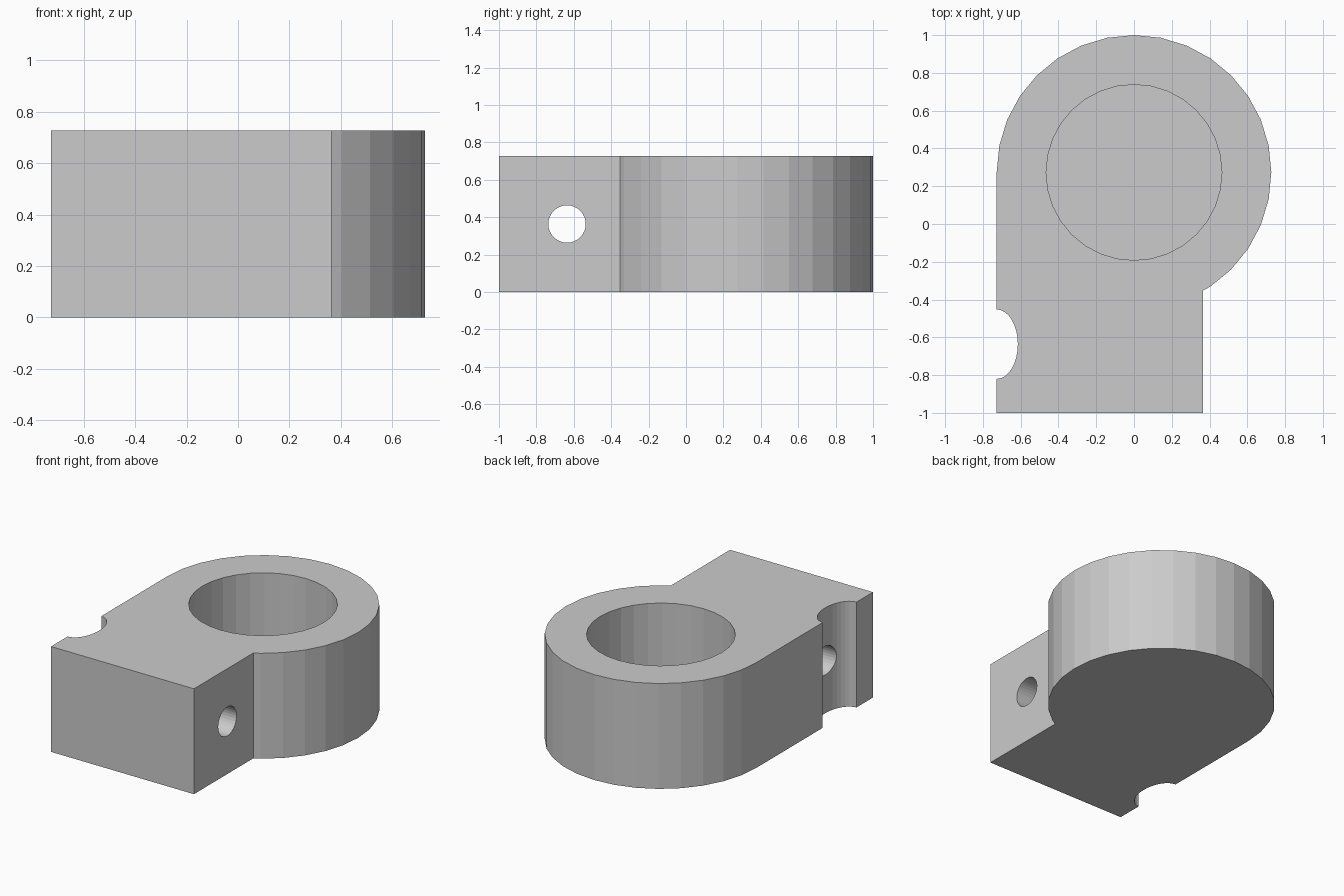
import bpy, bmesh, math
from mathutils import Matrix

if "Cube" in bpy.data.objects:
    bpy.data.objects.remove(bpy.data.objects["Cube"])

R, H = 0.727, 0.727          # boss radius, block height
CY = 0.273                   # boss centre in y
BORE_R, FLOOR = 0.465, 0.10  # blind bore
HOLE_Y, HOLE_R = -0.636, 0.10
SEG = 32

grey = bpy.data.materials.new("plain grey")
grey.diffuse_color = (0.6, 0.6, 0.6, 1)
grey.use_nodes = True
grey.node_tree.nodes["Principled BSDF"].inputs["Base Color"].default_value = grey.diffuse_color


def make_object(name, bm):
    bmesh.ops.recalc_face_normals(bm, faces=bm.faces)
    mesh = bpy.data.meshes.new(name)
    bm.to_mesh(mesh)
    bm.free()
    mesh.materials.append(grey)
    obj = bpy.data.objects.new(name, mesh)
    bpy.context.collection.objects.link(obj)
    return obj


def cylinder(name, radius, depth, matrix):
    bm = bmesh.new()
    bmesh.ops.create_cone(bm, cap_ends=True, segments=SEG, radius1=radius,
                          radius2=radius, depth=depth, matrix=matrix)
    return make_object(name, bm)


# Outline: round boss, straight left side, elliptical side notch, square foot
outline = [(0.364, -0.353)]
for k in range(-5, 17):
    a = k * 2 * math.pi / SEG
    outline.append((R * math.cos(a), CY + R * math.sin(a)))
for k in range(17):
    a = math.pi / 2 - k * math.pi / 16
    outline.append((-R + 0.112 * math.cos(a), HOLE_Y + 0.184 * math.sin(a)))
outline += [(-R, -1), (0.364, -1)]

# Solid clamp body
bm = bmesh.new()
base = bm.faces.new([bm.verts.new((x, y, 0)) for x, y in outline])
top = bmesh.ops.extrude_face_region(bm, geom=[base], use_keep_orig=True)["geom"]
bmesh.ops.translate(bm, vec=(0, 0, H),
                    verts=[g for g in top if isinstance(g, bmesh.types.BMVert)])
body = make_object("clamp_body", bm)

# Blind bore and cross hole
bore = cylinder("bore_cutter", BORE_R, 1.0,
                Matrix.Translation((0, CY, FLOOR + 0.5))
                @ Matrix.Rotation(math.pi / SEG * 2, 4, 'Z'))
hole = cylinder("cross_hole_cutter", HOLE_R, 3.0,
                Matrix.Translation((0, HOLE_Y, H / 2))
                @ Matrix.Rotation(math.pi / 2, 4, 'Y'))
for cutter in (bore, hole):
    mod = body.modifiers.new(cutter.name, 'BOOLEAN')
    mod.operation = 'DIFFERENCE'
    mod.solver = 'EXACT'
    mod.object = cutter
    bpy.context.view_layer.objects.active = body
    bpy.ops.object.modifier_apply(modifier=mod.name)
    bpy.data.objects.remove(cutter)
